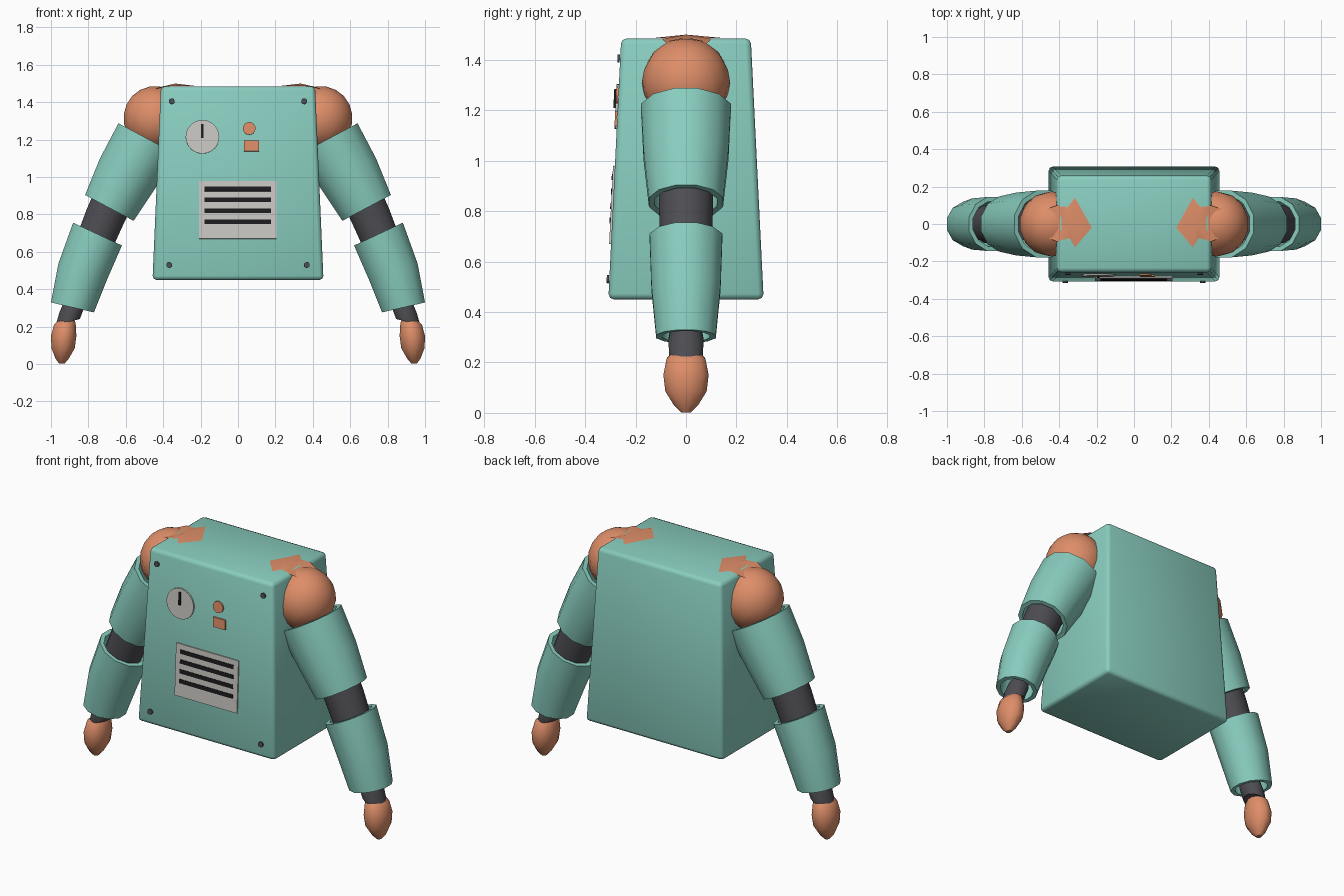
import bpy, bmesh
from math import sin, cos, pi, radians, atan2
from mathutils import Matrix, Vector

cube = bpy.data.objects.get("Cube")
if cube:
    bpy.data.objects.remove(cube, do_unlink=True)


def material(name, rgb):
    m = bpy.data.materials.new(name)
    m.use_nodes = True
    m.diffuse_color = (*rgb, 1)
    m.node_tree.nodes["Principled BSDF"].inputs["Base Color"].default_value = (*rgb, 1)
    return m


TEAL = material("teal", (0.25, 0.61, 0.52))
ORANGE = material("orange", (0.73, 0.27, 0.14))
DARK = material("dark grey", (0.075, 0.075, 0.085))
PALE = material("pale grey", (0.6, 0.58, 0.55))
BLACK = material("black", (0.012, 0.012, 0.014))


def finish(name, bm, mat, angle=40):
    mesh = bpy.data.meshes.new(name)
    bm.to_mesh(mesh)
    bm.free()
    mesh.materials.append(mat)
    ob = bpy.data.objects.new(name, mesh)
    bpy.context.collection.objects.link(ob)
    bpy.ops.object.select_all(action='DESELECT')
    ob.select_set(True)
    bpy.context.view_layer.objects.active = ob
    bpy.ops.object.shade_smooth_by_angle(angle=radians(angle))
    return ob


# Body: tapered box with softened edges
BOTTOM, TOP = 0.45, 1.485
bm = bmesh.new()
bmesh.ops.create_cube(bm, size=2)
for v in bm.verts:
    top = v.co.z > 0
    v.co = (v.co.x * (0.412 if top else 0.457), v.co.y * (0.257 if top else 0.308),
            TOP if top else BOTTOM)
bmesh.ops.bevel(bm, geom=bm.edges[:], offset=0.022, segments=2, profile=0.5, affect='EDGES')
finish("body", bm, TEAL, 50)

# Front details follow the slope of the front face
LEAN = atan2(0.051, TOP - BOTTOM)


def on_front(x, z, out):
    y = -0.308 + (z - BOTTOM) * 0.051 / (TOP - BOTTOM)
    return Matrix.Translation((x, y - out, z)) @ Matrix.Rotation(-LEAN, 4, 'X')


def plate(name, x, z, w, h, mat, out, thick=0.009):
    bm = bmesh.new()
    bmesh.ops.create_cube(bm, size=1)
    bm.transform(on_front(x, z, out) @ Matrix.Diagonal((w, thick, h, 1)))
    finish(name, bm, mat)


def disc(name, x, z, r, mat, out, thick=0.009, sides=24):
    bm = bmesh.new()
    bmesh.ops.create_cone(bm, cap_ends=True, segments=sides, radius1=r, radius2=r, depth=thick)
    bm.transform(on_front(x, z, out) @ Matrix.Rotation(pi / 2, 4, 'X'))
    finish(name, bm, mat)


disc("dial", -0.19, 1.215, 0.09, PALE, 0.005)
plate("dial_needle", -0.191, 1.247, 0.012, 0.075, BLACK, 0.013)
disc("round_button", 0.06, 1.26, 0.034, ORANGE, 0.005, sides=16)
plate("square_button", 0.071, 1.167, 0.08, 0.058, ORANGE, 0.005)
plate("vent_panel", -0.002, 0.825, 0.415, 0.31, PALE, 0.003)
for i in range(4):
    plate(f"vent_slot_{i + 1}", -0.002, 0.936 - i * 0.058, 0.355, 0.024, BLACK, 0.006)
for side, s in (("left", 1), ("right", -1)):
    disc(f"{side}_upper_screw", s * 0.354, 1.405, 0.016, DARK, 0.006, sides=10)
    disc(f"{side}_lower_screw", s * 0.368, 0.53, 0.016, DARK, 0.006, sides=10)


def loft(name, s, rings, mat, wall=0, depth=1, sides=12):
    """Tube through rings (x, z, radius, tilt); a wall makes it a hollow sleeve."""
    if wall:
        rings = rings + [(x, z, r - wall, t) for x, z, r, t in reversed(rings)]
    bm = bmesh.new()
    loops = []
    for x, z, r, tilt in rings:
        r /= cos(pi / sides)
        t = radians(tilt)
        loop = []
        for j in range(sides):
            a = 2 * pi * (j + 0.5) / sides
            u, v = r * cos(a), r * depth * sin(a)
            loop.append(bm.verts.new((s * (x + u * cos(t)), s * v, z + u * sin(t))))
        loops.append(loop)
    pairs = list(zip(loops, loops[1:]))
    if wall:
        pairs.append((loops[-1], loops[0]))
    else:
        bm.faces.new(loops[0])
        bm.faces.new(loops[-1][::-1])
    for a, b in pairs:
        for j in range(sides):
            k = (j + 1) % sides
            bm.faces.new((a[j], b[j], b[k], a[k]))
    finish(name, bm, mat)


# Arms, built for each side
for side, s in (("left", 1), ("right", -1)):
    # Shoulder ball
    bm = bmesh.new()
    bmesh.ops.create_uvsphere(bm, u_segments=14, v_segments=10, radius=0.175)
    bm.transform(Matrix.Translation((s * 0.44, 0, 1.312)) @ Matrix.Rotation(s * 0.5, 4, 'Y'))
    finish(f"{side}_shoulder", bm, ORANGE, 60)

    # Shoulder flap breaking through the top of the body
    bm = bmesh.new()
    outline = [(0.226, -0.02), (0.315, -0.125), (0.345, -0.075), (0.41, -0.095),
               (0.47, -0.07), (0.47, 0.08), (0.41, 0.1), (0.355, 0.09), (0.315, 0.14)]
    rim = [bm.verts.new((s * x, y, 1.487 if x < 0.4 else 1.486 - (x - 0.4) * 0.35))
           for x, y in outline]
    peak = bm.verts.new((s * 0.335, 0, 1.5))
    for a, b in zip(rim, rim[1:] + rim[:1]):
        bm.faces.new((a, b, peak) if s > 0 else (b, a, peak))
    finish(f"{side}_shoulder_flap", bm, ORANGE)

    loft(f"{side}_upper_sleeve", s, [(0.482, 1.204, 0.178, 28), (0.59, 1.02, 0.168, 28),
                                     (0.688, 0.835, 0.147, 28)], TEAL, wall=0.025)
    loft(f"{side}_elbow", s, [(0.65, 0.92, 0.108, 26), (0.71, 0.79, 0.106, 24),
                              (0.78, 0.62, 0.1, 21)], DARK)
    loft(f"{side}_lower_sleeve", s, [(0.751, 0.695, 0.144, 25), (0.83, 0.495, 0.137, 18),
                                     (0.885, 0.303, 0.118, 13)], TEAL, wall=0.024)
    loft(f"{side}_wrist", s, [(0.87, 0.36, 0.055, -10), (0.888, 0.29, 0.07, -14),
                              (0.91, 0.225, 0.066, -14)], DARK)
    loft(f"{side}_hand", s, [(0.918, 0.247, 0.036, -10), (0.926, 0.215, 0.058, -5),
                             (0.932, 0.15, 0.068, 0), (0.935, 0.085, 0.062, 0),
                             (0.94, 0.03, 0.036, 0), (0.942, 0.002, 0.014, 0)],
         ORANGE, depth=1.32)
